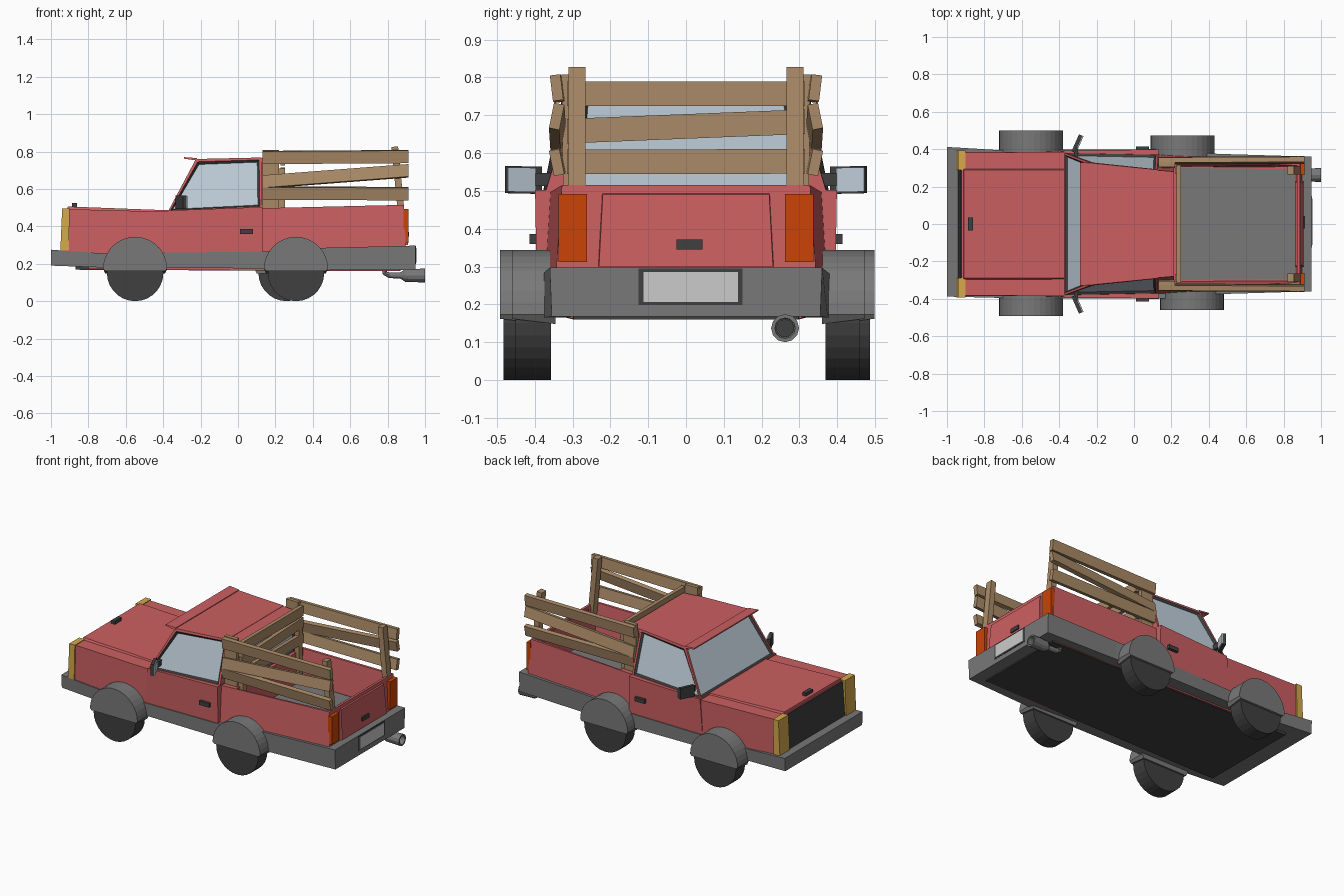
import bpy, bmesh
from math import pi, sin, cos
from mathutils import Vector as V

if "Cube" in bpy.data.objects:
    bpy.data.objects.remove(bpy.data.objects["Cube"])


def mat(name, *c):
    m = bpy.data.materials.new(name)
    m.diffuse_color = (*c, 1)
    m.use_nodes = True
    m.node_tree.nodes["Principled BSDF"].inputs["Base Color"].default_value = m.diffuse_color
    return m


RED = mat("red_paint", .6, .115, .12)
WOOD = mat("wood", .40, .255, .135)
GLASS = mat("glass", .53, .62, .70)
DARK = mat("dark_trim", .05, .05, .05)
TYRE = mat("tyre", .05, .05, .05)
GREY = mat("grey_trim", .19, .19, .19)
PLATE = mat("plate_grey", .55, .55, .55)
AMBER = mat("amber", .66, .4, .07)
ORANGE = mat("orange", .6, .055, .002)


def finish(name, bm, *mats):
    bmesh.ops.recalc_face_normals(bm, faces=bm.faces)
    me = bpy.data.meshes.new(name)
    bm.to_mesh(me)
    bm.free()
    for m in mats:
        me.materials.append(m)
    ob = bpy.data.objects.new(name, me)
    bpy.context.collection.objects.link(ob)
    return ob


def skin(rings):
    """Closed solid through equal-length vertex rings."""
    bm = bmesh.new()
    rs = [[bm.verts.new(p) for p in r] for r in rings]
    n = len(rs[0])
    for a, b in zip(rs, rs[1:]):
        for i in range(n):
            bm.faces.new((a[i], a[(i + 1) % n], b[(i + 1) % n], b[i]))
    bm.faces.new(rs[0])
    bm.faces.new(rs[-1][::-1])
    bmesh.ops.recalc_face_normals(bm, faces=bm.faces)
    return bm


def hull(stations):
    """Symmetric body; station = (x bottom, x top, y bottom, y top, z bottom, z top)."""
    return skin([[(xb, -yb, zb), (xb, yb, zb), (xt, yt, zt), (xt, -yt, zt)]
                 for xb, xt, yb, yt, zb, zt in stations])


def box(name, x, y, z, m):
    return finish(name, skin([[(a, y[0], z[0]), (a, y[1], z[0]), (a, y[1], z[1]), (a, y[0], z[1])]
                              for a in x]), m)


def plank(name, p, q, w, t, wdir, m=WOOD):
    p, q, u = V(p), V(q), V(wdir).normalized()
    n = (q - p).cross(u).normalized()
    u, n = u * w / 2, n * t / 2
    return finish(name, skin([[c - u - n, c + u - n, c + u + n, c - u + n] for c in (p, q)]), m)


def window(bm, axis, sign):
    """Dark frame and recessed glass on the face pointing along an axis."""
    f = max(bm.faces, key=lambda f: f.normal[axis] * sign)
    bmesh.ops.inset_region(bm, faces=[f], thickness=.018)
    f.material_index = 1
    bmesh.ops.inset_region(bm, faces=[f], thickness=.014, depth=-.012)
    f.material_index = 2


# Front body with hood, raised hood lid and grille
finish("front_body", hull([(-.935, -.92, .385, .382, .22, .492), (-.37, -.37, .388, .385, .22, .478)]), RED)
finish("hood_lid", hull([(-.915, -.91, .30, .29, .48, .506), (-.375, -.375, .30, .29, .47, .486)]), RED)
finish("grille", hull([(-.945, -.925, .29, .29, .22, .488), (-.9, -.9, .29, .29, .22, .488)]), DARK)

# Door section
finish("doors", hull([(-.395, -.375, .39, .392, .22, .485), (.132, .132, .394, .399, .22, .503)]), RED)

# Cab with windows
cab = hull([(-.375, -.225, .382, .325, .478, .76), (.13, .125, .372, .29, .495, .768)])
for axis, sign in ((0, -1), (1, 1), (1, -1)):
    window(cab, axis, sign)
finish("cab", cab, RED, DARK, GLASS)
back = hull([(.12, .12, .31, .288, .48, .766), (.215, .215, .30, .28, .48, .764)])
window(back, 0, 1)
finish("cab_back", back, RED, DARK, GLASS)
finish("sun_visor", hull([(-.29, -.29, .33, .33, .762, .77), (-.22, -.22, .33, .325, .752, .765)]), RED)

# Cargo bed, hollowed from above with walls leaning inward
bed = hull([(.128, .128, .375, .358, .22, .497), (.9, .888, .348, .328, .22, .515)])
top = max(bed.faces, key=lambda f: f.normal.z)
bmesh.ops.inset_region(bed, faces=[top], thickness=.022)
for v in top.verts:
    if v.co.x < .3:
        v.co.x = .23
bmesh.ops.inset_region(bed, faces=[top], thickness=.012)
for v in top.verts:
    v.co.z = .295
    if v.co.x < .3:
        v.co.y *= .92
finish("cargo_bed", bed, RED)
finish("bed_floor", hull([(.235, .235, .30, .30, .29, .3), (.86, .86, .293, .293, .29, .3)]), GREY)
finish("tailgate", hull([(.87, .86, .235, .225, .30, .505), (.91, .897, .23, .22, .30, .49)]), RED)

# Wraparound bumper and dark underside
bumper = hull([(-1, -1, .395, .4, .19, .275), (-.72, -.72, .395, .395, .18, .255),
               (.13, .13, .400, .400, .175, .265), (.45, .45, .375, .375, .165, .285),
               (.95, .95, .355, .36, .168, .297)])
bmesh.ops.translate(bumper, verts=[v for v in bumper.verts if v.co.x < -.9], vec=(0, .012, 0))
finish("bumper", bumper, GREY)
finish("underside_edge", hull([(-.8, -.8, .335, .335, .172, .2), (.86, .86, .305, .305, .163, .2)]), RED)
finish("underside", hull([(-.87, -.87, .328, .328, .168, .2), (.87, .87, .298, .298, .16, .2)]), DARK)

# Wheels under solid half-round arches
for name, x, y0, y1 in (("front_right", -.55, -.492, -.375), ("front_left", -.55, .385, .499),
                        ("rear_right", .31, -.46, -.345), ("rear_left", .26, .36, .472)):
    def disc(r, zc, a0, a1, n, y):
        return [(x + r * cos(a0 + (a1 - a0) * i / n), y, zc + r * sin(a0 + (a1 - a0) * i / n))
                for i in range(n)]
    finish("wheel_" + name, skin([disc(.151, .151, 0, 2 * pi, 28, y)
                                  for y in (y0 + .009, y1 - .012)]), TYRE)
    arch = []
    for y in (y0, y1):
        zlow = .162 if abs(y) > .42 else .148
        arch.append([(x + .16, y, zlow)] + disc(.171, .173, 0, pi * 18 / 17, 18, y)
                    + [(x - .16, y, zlow)])
    finish("arch_" + name, skin(arch), GREY)

# Lights, handles, mirrors and side fence, mirrored left and right
for s, side in ((-1, "right"), (1, "left")):
    finish("headlight_" + side, skin([[(x0, s * .29, .27), (x0, s * .392, .27),
                                       (x1, s * .392, .496), (x1, s * .29, .496)]
                                      for x0, x1 in ((-.95, -.94), (-.905, -.9))]), AMBER)
    box("tail_light_" + side, (.885, .912), sorted((s * .262, s * .337)), (.312, .492), ORANGE)
    box("door_handle_" + side, (.01, .08), sorted((s * .385, s * .414)), (.36, .386), DARK)
    plank("mirror_" + side, (-.325, s * .385, .528), (-.285, s * .475, .53), .072, .02, (0, 0, 1), DARK)
    plank("mirror_glass_" + side, (-.304, s * .398, .529), (-.272, s * .472, .53), .064, .006, (0, 0, 1), GLASS)
    plank("mirror_stem_" + side, (-.31, s * .355, .53), (-.31, s * .41, .53), .035, .02, (0, 0, 1), DARK)
    for i, (za, zb, lean) in enumerate(((.577, .575, .2), (.637, .697, -.2), (.768, .773, .12))):
        plank(f"side_slat_{i}_{side}", (.13, s * .338, za), (.912, s * .342, zb),
              .068, .028, (0, s * lean, 1))
    plank("front_post_" + side, (.175, s * .312, .49), (.175, s * .317, .808), .088, .025, (1, 0, 0))
    plank("rear_post_" + side, (.875, s * .288, .45), (.838, s * .288, .826), .045, .036, (0, 1, 0))
    plank("inner_post_" + side, (.235, s * .288, .32), (.235, s * .288, .71), .04, .03, (0, 1, 0))

# Fence behind the cab
for i, (za, zb) in enumerate(((.577, .578), (.658, .683), (.757, .757))):
    plank(f"back_slat_{i}", (.238, -.315, za), (.238, .315, zb), .065, .024, (0, 0, 1))

# Number plate, tailgate handle and hood handle
box("plate_frame", (.94, .952), (-.125, .15), (.198, .295), DARK)
box("plate", (.945, .955), (-.112, .137), (.206, .285), PLATE)
box("tailgate_handle", (.895, .915), (-.025, .043), (.345, .371), DARK)
box("hood_handle", (-.888, -.862), (-.035, .035), (.495, .525), DARK)


# Exhaust: bent pipe with hollow flared muffler
def ring(p, r, tilt=0):
    return [(p[0] + r * sin(a) * tilt, p[1] + r * cos(a), p[2] + r * sin(a) * (1 - tilt))
            for a in (2 * pi * k / 12 for k in range(12))]


finish("exhaust_pipe", skin([ring((.785, .262, .175), .018, .9), ring((.785, .262, .15), .018, .6),
                             ring((.81, .262, .138), .018, .2), ring((.9, .262, .137), .018)]), GREY)
finish("exhaust_tip", skin([ring((.87, .262, .137), .018), ring((.895, .262, .137), .034),
                            ring((1, .262, .137), .037), ring((1, .262, .137), .027),
                            ring((.91, .262, .137), .025)]), GREY)
finish("exhaust_core", skin([ring((.9, .262, .137), .024), ring((.915, .262, .137), .024)]), DARK)
